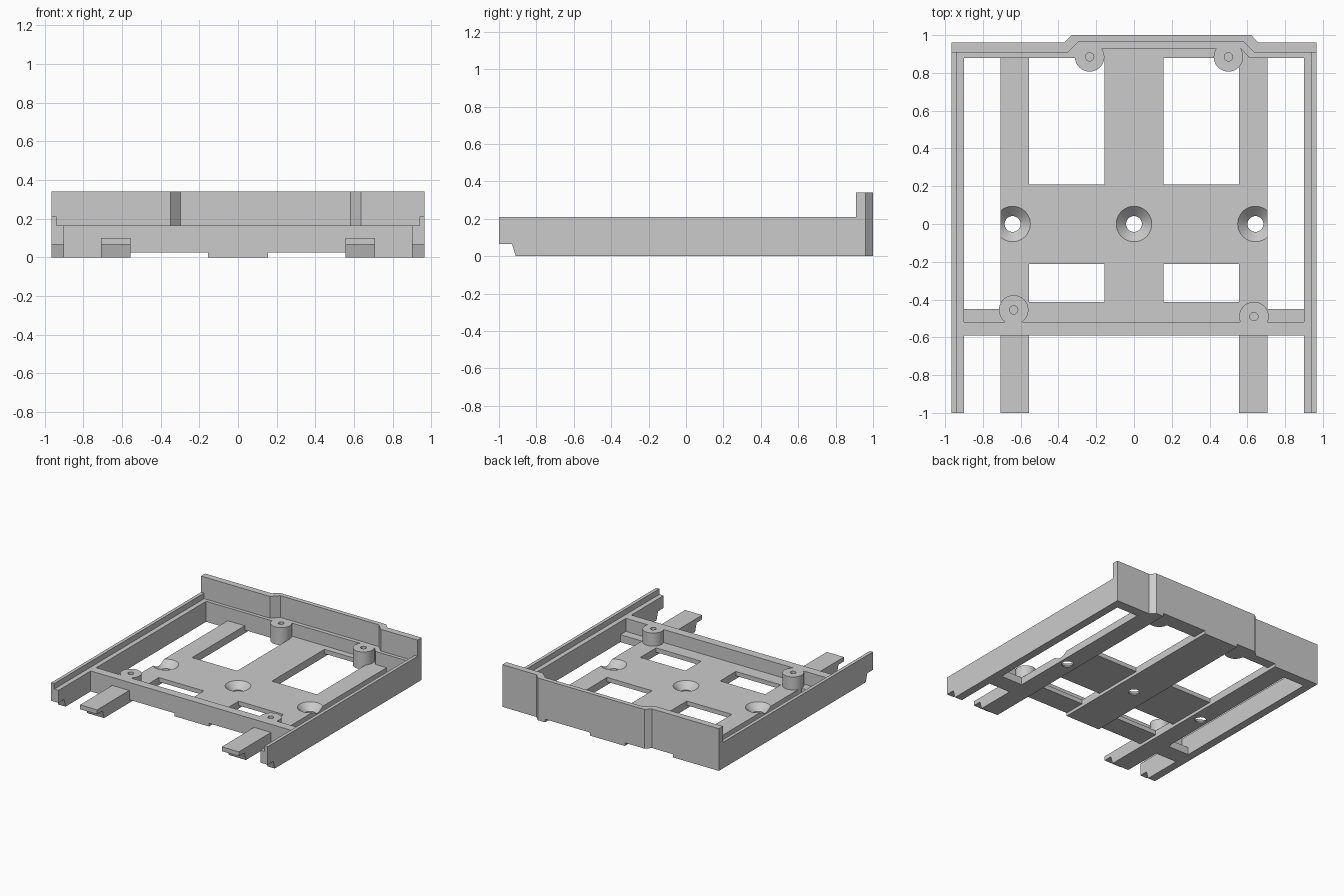
import bpy, bmesh, math
from mathutils import Vector

cube = bpy.data.objects.get("Cube")
if cube:
    bpy.data.objects.remove(cube, do_unlink=True)

grey = bpy.data.materials.new("plain_grey")
grey.use_nodes = True
grey.diffuse_color = (0.6, 0.6, 0.6, 1)
grey.node_tree.nodes["Principled BSDF"].inputs["Base Color"].default_value = (0.6, 0.6, 0.6, 1)


def finish(name, bm):
    bmesh.ops.recalc_face_normals(bm, faces=bm.faces)
    mesh = bpy.data.meshes.new(name)
    bm.to_mesh(mesh)
    bm.free()
    mesh.materials.append(grey)
    obj = bpy.data.objects.new(name, mesh)
    bpy.context.collection.objects.link(obj)
    return obj


def prism(name, points, low, high, axis="z"):
    """Extrude an outline: (x, y) along z, or (y, z) along x."""
    bm = bmesh.new()
    place = (lambda a, b: (a, b, low)) if axis == "z" else (lambda a, b: (low, a, b))
    face = bm.faces.new([bm.verts.new(place(a, b)) for a, b in points])
    top = bmesh.ops.extrude_face_region(bm, geom=[face])["geom"]
    shift = Vector((0, 0, high - low)) if axis == "z" else Vector((high - low, 0, 0))
    bmesh.ops.translate(bm, vec=shift, verts=[g for g in top if isinstance(g, bmesh.types.BMVert)])
    return finish(name, bm)


def box(name, x0, x1, y0, y1, z0, z1):
    return prism(name, [(x0, y0), (x1, y0), (x1, y1), (x0, y1)], z0, z1)


def lathe(name, x, y, rings, sides=48):
    """Closed round solid from (radius, height) rings."""
    bm = bmesh.new()
    loops = [[bm.verts.new((x + r * math.cos(math.tau * i / sides),
                            y + r * math.sin(math.tau * i / sides), z))
              for i in range(sides)] for r, z in rings]
    for a, b in zip(loops, loops[1:]):
        for i in range(sides):
            j = (i + 1) % sides
            bm.faces.new((a[i], a[j], b[j], b[i]))
    bm.faces.new(loops[0][::-1])
    bm.faces.new(loops[-1])
    return finish(name, bm)


def activate(obj):
    bpy.ops.object.select_all(action="DESELECT")
    obj.select_set(True)
    bpy.context.view_layer.objects.active = obj


def combine(obj, others, operation="DIFFERENCE"):
    activate(obj)
    for other in others:
        mod = obj.modifiers.new("combine", "BOOLEAN")
        mod.operation = operation
        mod.solver = "EXACT"
        mod.object = other
        bpy.ops.object.modifier_apply(modifier=mod.name)


FLOOR, FOOT, LEDGE, LIP, WALL, RECESS = 0.06, 0.10, 0.165, 0.21, 0.34, 0.025
IN, OUT, MID = 0.556, 0.708, 0.155
NOTCH = [(-1, 0.065), (-0.93, 0.065), (-0.91, 0)]

# Cutters
recesses = [box("recess_cutter", min(s * MID, s * IN), max(s * MID, s * IN), -1.1, 1.1, -0.1, RECESS)
            for s in (-1, 1)]
sinks = [lathe("countersink_cutter", x, 0,
               [(0.042, -0.05), (0.042, 0.008), (0.094, FLOOR), (0.094, 0.2)])
         for x in (-0.643, 0, 0.643)]
back_spots = [(-0.235, 0.885), (0.5, 0.885)]
front_spots = [(-0.637, -0.455), (0.635, -0.49)]

# Mirrored parts: rails, runners, floor panels
smooth = []
for s, side in ((-1, "right"), (1, "left")):
    def span(a, b):
        return min(s * a, s * b), max(s * a, s * b)
    prism(side + "_rail", NOTCH + [(0.88, 0), (0.88, LEDGE), (-1, LEDGE)], *span(0.90, 0.938), "x")
    prism(side + "_rail_lip", NOTCH + [(0.91, 0), (0.91, LIP), (-1, LIP)], *span(0.938, 0.965), "x")
    # Runner is thicker in front of the cross bar
    strip = prism(side + "_runner", NOTCH + [(0.94, 0), (0.94, FLOOR), (-0.55, FLOOR),
                                             (-0.55, FOOT), (-1, FOOT)], *span(IN, OUT), "x")
    panel = box(side + "_floor_panel", *span(MID, IN), -0.213, 0.21, RECESS, FLOOR)
    for part in (strip, panel):
        combine(part, sinks)
        smooth.append(part)
    box(side + "_inner_shelf", *span(MID, IN), -0.52, -0.413, RECESS, FLOOR)
    box(side + "_outer_shelf", *span(OUT, 0.90), -0.52, -0.45, 0, FLOOR)
    box(side + "_back_shelf", *span(MID, IN), 0.88, 0.935, RECESS, FLOOR)

# Centre spine
spine = box("centre_spine", -MID, MID, -0.52, 0.93, 0, FLOOR)
combine(spine, sinks)
smooth.append(spine)

# Front cross bar, then back wall with offset bump above a wider ledge
cross = box("cross_bar", -0.90, 0.90, -0.59, -0.52, 0, LEDGE)
outer = [(0.965, 0.96), (0.66, 0.96), (0.62, 1), (-0.33, 1), (-0.37, 0.96), (-0.965, 0.96)]
wall_inner = [(-0.965, 0.908), (-0.35, 0.908), (-0.297, 0.963), (0.582, 0.963), (0.637, 0.908), (0.965, 0.908)]
ledge_inner = [(-0.965, 0.88), (-0.31, 0.88), (-0.27, 0.93), (0.565, 0.93), (0.61, 0.88), (0.965, 0.88)]
prism("back_wall", outer + wall_inner, LEDGE, WALL)
ledge = prism("back_ledge", outer + ledge_inner, 0, LEDGE)

# Screw bosses fused to the ledge and the cross bar, with pilot holes
helpers = recesses + sinks
for bar, spots in ((ledge, back_spots), (cross, front_spots)):
    bosses = [lathe("boss_shape", x, y, [(0.078, 0), (0.078, LEDGE)]) for x, y in spots]
    pilots = [lathe("pilot_cutter", x, y, [(0.022, 0.07), (0.022, 0.3)], 24) for x, y in spots]
    combine(bar, bosses, "UNION")
    combine(bar, recesses + pilots)
    smooth.append(bar)
    helpers += bosses + pilots

for obj in smooth:
    activate(obj)
    bpy.ops.object.shade_smooth_by_angle(angle=math.radians(30))
for helper in helpers:
    bpy.data.objects.remove(helper, do_unlink=True)
